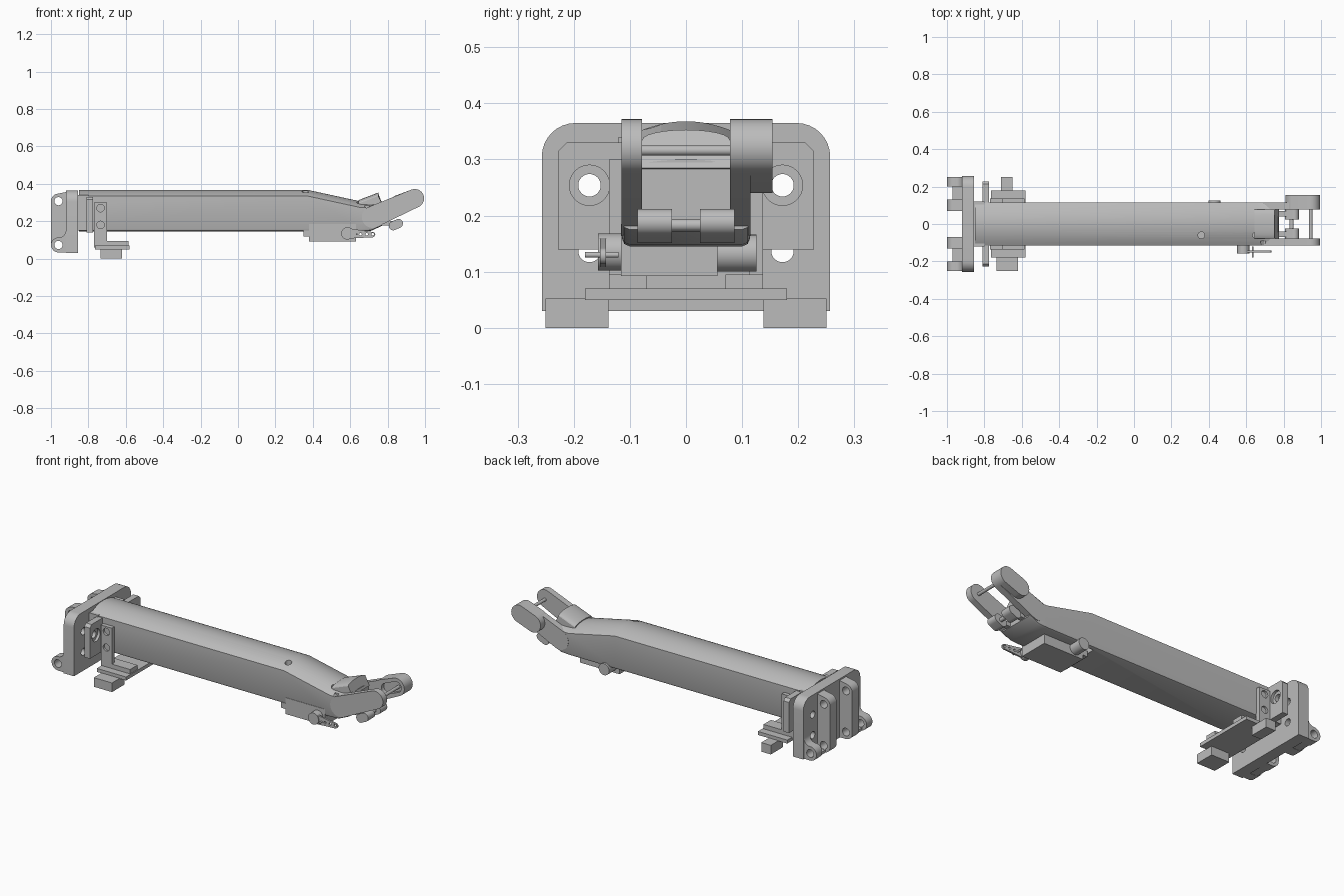
import bpy, bmesh, math
from mathutils import Vector
from mathutils.geometry import convex_hull_2d

cube = bpy.data.objects.get("Cube")
if cube:
    bpy.data.objects.remove(cube, do_unlink=True)

grey = bpy.data.materials.new("plain_grey")
grey.use_nodes = True
colour = (0.5, 0.5, 0.5, 1)
grey.diffuse_color = colour
grey.node_tree.nodes["Principled BSDF"].inputs["Base Color"].default_value = colour

# Where profile coordinates (u, v) and depth d go for each extrusion axis
PLACE = {"x": lambda u, v, d: (d, u, v),
         "y": lambda u, v, d: (u, d, v),
         "z": lambda u, v, d: (u, v, d)}


def loft(name, rings):
    """Skin a closed solid through matching rings of points."""
    bm = bmesh.new()
    loops = [[bm.verts.new(p) for p in ring] for ring in rings]
    n = len(loops[0])
    for a, b in zip(loops, loops[1:]):
        for i in range(n):
            j = (i + 1) % n
            bm.faces.new((a[i], a[j], b[j], b[i]))
    bm.faces.new(loops[0])
    bm.faces.new(loops[-1])
    bmesh.ops.recalc_face_normals(bm, faces=bm.faces)
    mesh = bpy.data.meshes.new(name)
    bm.to_mesh(mesh)
    bm.free()
    mesh.materials.append(grey)
    ob = bpy.data.objects.new(name, mesh)
    bpy.context.collection.objects.link(ob)
    return ob


def prism(name, pts, axis, a, b):
    return loft(name, [[PLACE[axis](u, v, d) for u, v in pts] for d in (a, b)])


def box(name, x, y, z):
    return prism(name, [(x[0], y[0]), (x[1], y[0]), (x[1], y[1]), (x[0], y[1])], "z", *z)


def circle(u, v, r, n=32):
    return [(u + r * math.cos(math.tau * i / n), v + r * math.sin(math.tau * i / n))
            for i in range(n)]


def hull(*items):
    """Convex outline round circles (u, v, r) and points (u, v)."""
    pts = []
    for it in items:
        pts += circle(*it) if len(it) == 3 else [it]
    return [pts[i] for i in convex_hull_2d([Vector(p) for p in pts])]


def rod(name, u, v, r, axis, a, b):
    return prism(name, circle(u, v, r), axis, a, b)


def cut(ob, *cutters):
    for c in cutters:
        mod = ob.modifiers.new("cut", "BOOLEAN")
        mod.operation, mod.solver, mod.object = "DIFFERENCE", "EXACT", c
        bpy.context.view_layer.objects.active = ob
        bpy.ops.object.modifier_apply(modifier=mod.name)
        bpy.data.objects.remove(c, do_unlink=True)


# Main beam: arched top, rounded lower edges, sloping down toward the fork
def section(x, bottom, edge, crown, w=0.114):
    r = 0.014
    pts = [(-w, edge), (-w, bottom + r), (-w + r * 0.3, bottom + r * 0.3), (-w + r, bottom),
           (w - r, bottom), (w - r * 0.3, bottom + r * 0.3), (w, bottom + r), (w, edge)]
    for i in range(1, 16):
        t = 1 - i / 8
        pts.append((w * t, edge + (crown - edge) * (1 - t * t)))
    return [(x, y, z) for y, z in pts]


beam = loft("beam", [section(-0.85, 0.145, 0.335, 0.368), section(0.37, 0.145, 0.335, 0.368),
                     section(0.66, 0.145, 0.272, 0.305), section(0.71, 0.148, 0.272, 0.3),
                     section(0.77, 0.175, 0.285, 0.3)])
cut(beam,
    *[rod("cutter", x, -0.06, r, "z", 0.22, 0.5) for x, r in ((0.36, 0.018), (0.65, 0.016))],
    *[rod("cutter", x, z, 0.014, "y", -0.2, -0.09) for x, z in ((-0.8, 0.315), (0.69, 0.285))],
    box("cutter", (0.34, 0.4), (-0.09, 0.09), (0.1, 0.18)))

# Arched cap rising between the fork ears
cap = []
for x, z in ((0.645, 0.295), (0.75, 0.335)):
    low = [(x + 0.025, y, z - 0.05) for y in (-0.078, 0.078)]
    top = [(x, 0.078 * math.cos(a), z + 0.018 * math.sin(a))
           for a in (math.pi * i / 12 for i in range(13))]
    cap.append(low + top)
loft("fork_cap", cap)

# Fork ears with the cross rods and the pair of rollers
ear = hull((0.72, 0.222, 0.058), (0.945, 0.322, 0.05))
prism("right_ear", ear, "y", -0.115, -0.078)
left_ear = prism("left_ear", ear, "y", 0.078, 0.115)
boss = prism("left_ear_boss", hull((0.86, 0.29, 0.05), (0.945, 0.322, 0.05)), "y", 0.078, 0.154)
cut(boss, prism("cutter", hull((0.88, 0.295, 0.03), (0.945, 0.322, 0.03)), "y", 0.07, 0.1))
cut(left_ear, prism("cutter", hull((0.88, 0.295, 0.03), (0.945, 0.322, 0.03)), "y", 0.07, 0.13))
rod("fork_rod", 0.945, 0.316, 0.009, "y", -0.1, 0.14)
rod("roller_rod", 0.843, 0.183, 0.011, "y", -0.08, 0.08)
for s in (-1, 1):
    prism("roller", hull((0.83, 0.175, 0.024), (0.858, 0.188, 0.024)), "y", s * 0.025, s * 0.086)
    box("roller_arm", (0.74, 0.845), (s * 0.04, s * 0.07), (0.178, 0.2))

# Actuator under the beam with its shaft and perforated horn
box("actuator", (0.38, 0.63), (-0.116, 0.056), (0.092, 0.185))
box("actuator_flange", (0.35, 0.39), (-0.112, 0.056), (0.118, 0.15))
rod("actuator_shaft", 0.585, 0.135, 0.033, "y", -0.157, -0.11)
rod("actuator_rear_boss", 0.43, 0.133, 0.033, "y", 0.05, 0.126)
horn = prism("horn", hull((0.585, 0.135, 0.028), (0.72, 0.128, 0.014)), "y", -0.153, -0.143)
cut(horn, *[rod("cutter", x, 0.13, 0.007, "y", -0.2, -0.12) for x in (0.655, 0.688, 0.72)])
rod("horn_screw", 0.635, 0.13, 0.005, "y", -0.18, -0.12)

# Mounting plate with rounded upper corners and bolt holes
plate = prism("mount_plate", hull((-0.197, 0.305, 0.06), (0.197, 0.305, 0.06),
                                  (-0.257, 0.03), (0.257, 0.03)), "x", -0.92, -0.855)
inner = prism("inner_plate", [(-0.228, 0.14), (0.228, 0.14), (0.228, 0.315), (0.213, 0.33),
                              (-0.213, 0.33), (-0.228, 0.315)], "x", -0.81, -0.775)
box("beam_root", (-0.86, -0.8), (-0.12, 0.12), (0.15, 0.34))
for s in (-1, 1):
    cut(plate, *[rod("cutter", s * 0.172, z, 0.02, "x", -1.1, -0.8) for z in (0.254, 0.137)])
    cut(inner, rod("cutter", s * 0.172, 0.254, 0.02, "x", -0.9, -0.7),
        rod("cutter", s * 0.172, 0.254, 0.036, "x", -0.79, -0.7))

# Hinge lugs behind the plate: tall inner pair, low filleted outer pair
tall = hull((-0.96, 0.307, 0.04), (-0.96, 0.073, 0.04), (-0.9, 0.033), (-0.9, 0.36))
low = hull((-0.96, 0.073, 0.04), (-0.86, 0.033), (-0.86, 0.113))
fillet = [(-0.96, 0.112)] + [(-0.96 + 0.04 * math.sin(a), 0.152 - 0.04 * math.cos(a))
                             for a in (math.pi / 2 * i / 8 for i in range(9))]
fillet += [(-0.9, 0.152), (-0.9, 0.112)]
for s in (-1, 1):
    tall_lug = prism("tall_lug", tall, "y", s * 0.07, s * 0.13)
    cut(tall_lug, *[rod("cutter", -0.96, z, 0.022, "y", -0.4, 0.4) for z in (0.307, 0.073)])
    low_lug = prism("low_lug", low, "y", s * 0.2, s * 0.252)
    cut(low_lug, rod("cutter", -0.96, 0.073, 0.022, "y", -0.4, 0.4))
    prism("lug_fillet", fillet, "y", s * 0.2, s * 0.252)
    box("lug_floor", (-0.97, -0.86), (s * 0.12, s * 0.21), (0.034, 0.05))

# Saddle clamp under the beam root
box("saddle_base", (-0.765, -0.58), (-0.18, 0.18), (0.05, 0.07))
for s in (-1, 1):
    box("saddle_rail", (-0.77, -0.585), (s * 0.07, s * 0.137), (0.06, 0.095))
    strap = box("saddle_strap", (-0.77, -0.7), (s * 0.112, s * 0.137), (0.06, 0.3))
    cut(strap, *[rod("cutter", -0.735, z, 0.02, "y", s * 0.125, s * 0.2) for z in (0.27, 0.18)])
box("right_foot", (-0.735, -0.62), (-0.25, -0.138), (0, 0.052))
box("left_foot", (-0.71, -0.65), (0.138, 0.25), (0, 0.052))

# Smooth the curved surfaces, keep the machined edges sharp
for ob in bpy.context.view_layer.objects:
    ob.select_set(ob.type == "MESH")
bpy.context.view_layer.objects.active = beam
bpy.ops.object.shade_smooth_by_angle(angle=math.radians(30))
